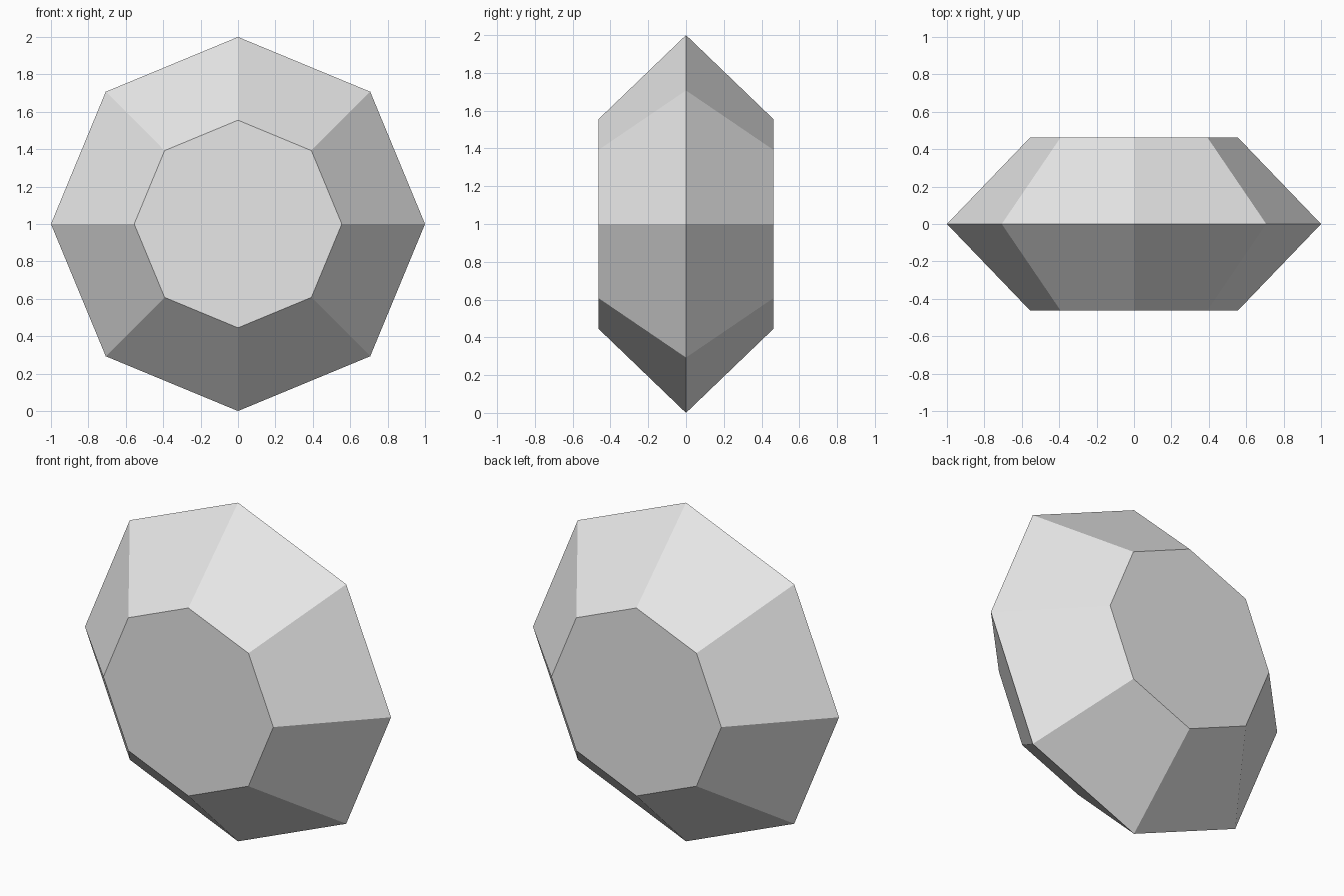
import bpy, bmesh, math

if "Cube" in bpy.data.objects:
    bpy.data.objects.remove(bpy.data.objects["Cube"])

SIDES = 8
# cross-section rings from front to back: (y, radius)
RINGS = [(-0.463, 0.555), (0.0, 1.0), (0.463, 0.555)]

grey = bpy.data.materials.new("light grey")
grey.diffuse_color = (0.8, 0.8, 0.8, 1.0)
grey.use_nodes = True
grey.node_tree.nodes["Principled BSDF"].inputs["Base Color"].default_value = grey.diffuse_color

# faceted octagonal gem: wide middle girdle, flat front and back tables
bm = bmesh.new()
loops = []
for y, r in RINGS:
    loops.append([bm.verts.new((r * math.cos(2 * math.pi * i / SIDES), y,
                                1 + r * math.sin(2 * math.pi * i / SIDES)))
                  for i in range(SIDES)])
for a, b in zip(loops, loops[1:]):
    for i in range(SIDES):
        j = (i + 1) % SIDES
        bm.faces.new((a[i], a[j], b[j], b[i]))
bm.faces.new(loops[0])
bm.faces.new(loops[-1])
bmesh.ops.recalc_face_normals(bm, faces=bm.faces)

mesh = bpy.data.meshes.new("gem")
bm.to_mesh(mesh)
bm.free()
mesh.materials.append(grey)
gem = bpy.data.objects.new("gem", mesh)
bpy.context.collection.objects.link(gem)
